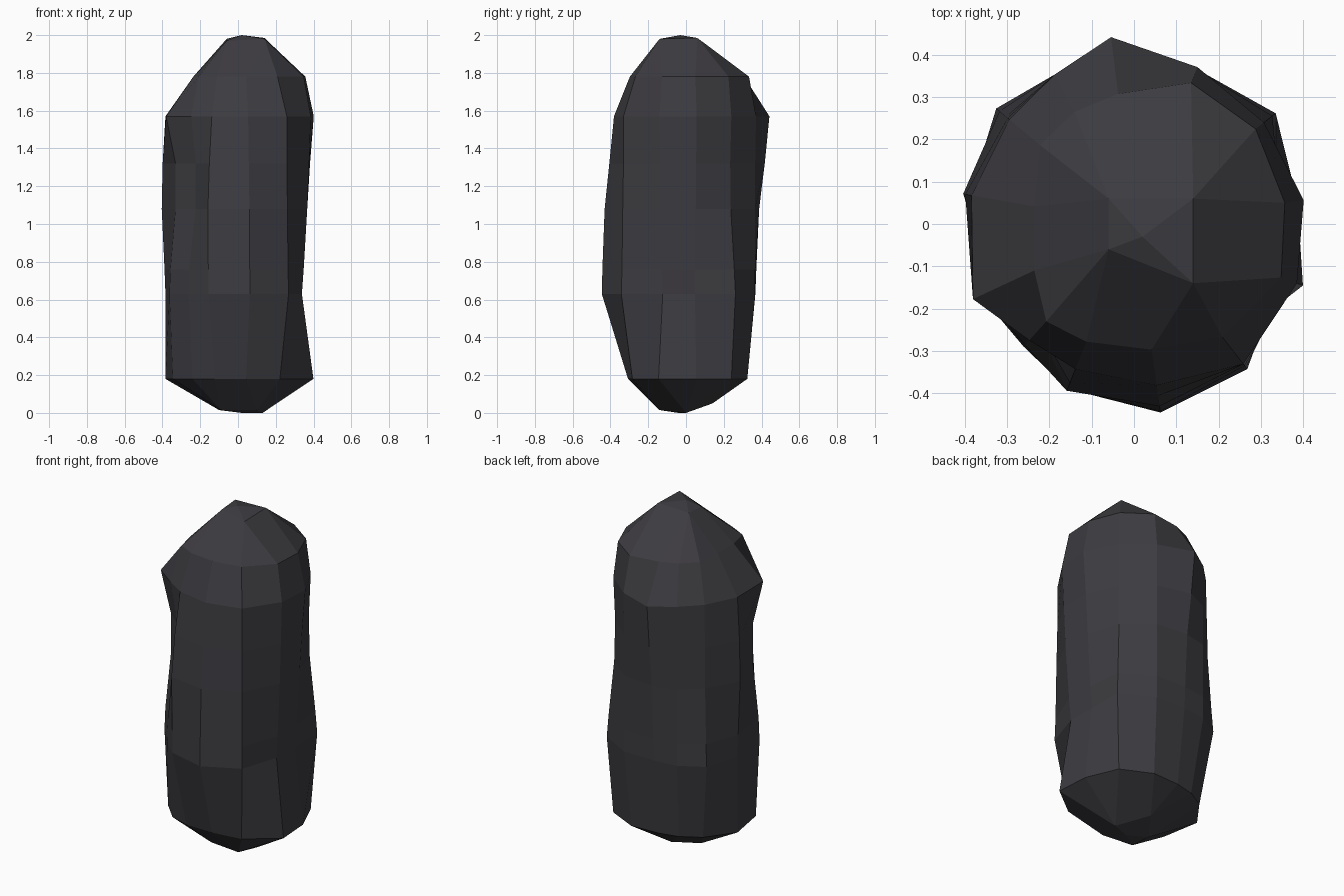
import bpy, bmesh, math

if "Cube" in bpy.data.objects:
    bpy.data.objects.remove(bpy.data.objects["Cube"])

# one dark stone colour
stone = bpy.data.materials.new("dark_stone")
stone.diffuse_color = (0.046, 0.044, 0.051, 1)
stone.use_nodes = True
stone.node_tree.nodes["Principled BSDF"].inputs["Base Color"].default_value = stone.diffuse_color

# column angles round the pillar (0 = +x, 90 = +y)
ANGLES = [8, 38, 68, 97, 118, 140, 170, 205, 228, 248, 278, 308, 340]

# cross-sections: height -> radius at each angle (hollow near 228 degrees)
RINGS = {
    0.18: [.39, .39, .35, .32, .33, .35, .39, .38, .36, .33, .31, .36, .425],
    0.63: [.34, .425, .395, .37, .40, .425, .39, .40, .39, .42, .45, .435, .36],
    0.76: [.35, .415, .395, .375, .40, .415, .395, .395, .385, .42, .447, .43, .37],
    1.08: [.37, .385, .395, .39, .40, .395, .41, .365, .335, .425, .435, .425, .39],
    1.32: [.385, .38, .395, .42, .40, .39, .405, .365, .335, .405, .41, .42, .40],
    1.57: [.405, .39, .40, .445, .40, .385, .39, .42, .37, .37, .385, .42, .41],
    1.78: [.36, .365, .36, .31, .30, .29, .24, .26, .31, .30, .30, .34, .37],
}
TOP = [(-.06, .06, 1.98), (.14, .06, 1.985), (.14, -.14, 1.98), (-.06, -.06, 1.97)]
BOTTOM = [(-.09, -.12, .015), (.10, -.14, .015), (.13, 0, 0), (0, .14, .05), (-.1, 0, .015)]


def direction(a):
    return math.cos(math.radians(a)), math.sin(math.radians(a))


def cap_ring(corners):
    """Collapse every column onto the cap corner that lies furthest its way."""
    mx = sum(c[0] for c in corners) / len(corners)
    my = sum(c[1] for c in corners) / len(corners)
    out = []
    for a in ANGLES:
        dx, dy = direction(a)
        out.append(max(corners, key=lambda c: ((c[0] - mx) * dx + (c[1] - my) * dy)
                       / math.hypot(c[0] - mx, c[1] - my)))
    return out


rows = [cap_ring(BOTTOM)]
for z, radii in RINGS.items():
    rows.append([(r * direction(a)[0], r * direction(a)[1], z) for a, r in zip(ANGLES, radii)])
rows.append(cap_ring(TOP))

# skin the cross-sections
bm = bmesh.new()
verts = [[bm.verts.new(p) for p in row] for row in rows]
n = len(ANGLES)
for lo, hi in zip(verts, verts[1:]):
    for i in range(n):
        j = (i + 1) % n
        bm.faces.new((lo[i], lo[j], hi[j], hi[i]))

# close both ends, the top with a low peak
peak = bm.verts.new((.02, -.03, 2.0))
foot = bm.verts.new((.02, -.04, 0))
for i in range(n):
    j = (i + 1) % n
    bm.faces.new((verts[-1][i], verts[-1][j], peak))
    bm.faces.new((verts[0][j], verts[0][i], foot))
bmesh.ops.remove_doubles(bm, verts=bm.verts, dist=0.001)
bmesh.ops.recalc_face_normals(bm, faces=bm.faces)

mesh = bpy.data.meshes.new("rock_pillar")
bm.to_mesh(mesh)
bm.free()
mesh.materials.append(stone)
bpy.context.collection.objects.link(bpy.data.objects.new("rock_pillar", mesh))
